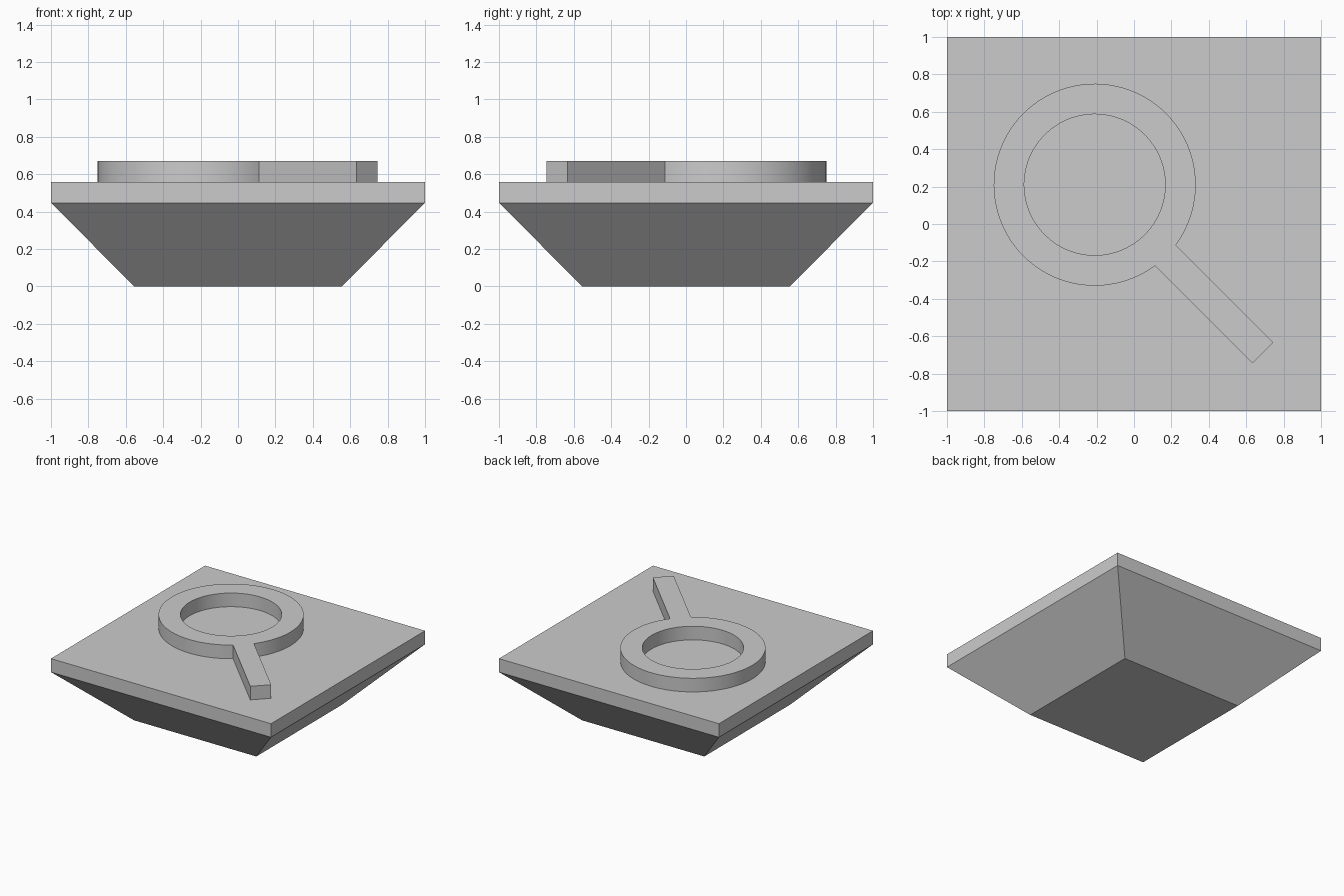
import bpy, bmesh
from math import sin, cos, asin, sqrt, pi, radians
from mathutils import Matrix

cube = bpy.data.objects.get("Cube")
if cube:
    bpy.data.objects.remove(cube, do_unlink=True)

grey = bpy.data.materials.new("plain grey")
grey.use_nodes = True
colour = (0.6, 0.6, 0.6, 1)
grey.diffuse_color = colour
grey.node_tree.nodes["Principled BSDF"].inputs["Base Color"].default_value = colour


def finish(name, bm, smooth=False):
    bmesh.ops.recalc_face_normals(bm, faces=bm.faces)
    mesh = bpy.data.meshes.new(name)
    bm.to_mesh(mesh)
    bm.free()
    mesh.materials.append(grey)
    obj = bpy.data.objects.new(name, mesh)
    bpy.context.collection.objects.link(obj)
    if smooth:
        bpy.ops.object.select_all(action='DESELECT')
        obj.select_set(True)
        bpy.context.view_layer.objects.active = obj
        bpy.ops.object.shade_smooth_by_angle(angle=radians(30))
    return obj


# Square base: a tapered foot under a straight-sided slab
bm = bmesh.new()
levels = [(0.555, 0), (1, 0.447), (1, 0.558)]
rings = [[bm.verts.new((sx * h, sy * h, z))
          for sx, sy in ((-1, -1), (1, -1), (1, 1), (-1, 1))] for h, z in levels]
for low, high in zip(rings, rings[1:]):
    for i in range(4):
        j = (i + 1) % 4
        bm.faces.new((low[i], low[j], high[j], high[i]))
bm.faces.new(rings[0])
bm.faces.new(rings[-1])
finish("tapered_base", bm)

# Raised emblem: ring and handle in one piece, drawn along +x then turned
OUTER, INNER, HALF, REACH = 0.54, 0.377, 0.079, 1.271
BOTTOM, TOP = 0.555, 0.67
STEPS, GAP = 120, 6
bm = bmesh.new()
a = asin(HALF / OUTER)


def at(radius, angle):
    return bm.verts.new((radius * cos(angle), radius * sin(angle), 0))


angles = [a + (2 * pi - 2 * a) * i / STEPS for i in range(STEPS + 1)]
outer = [at(OUTER, t) for t in angles]
inner = [at(INNER, t) for t in angles]
for i in range(STEPS):
    bm.faces.new((outer[i], outer[i + 1], inner[i + 1], inner[i]))

# Handle face, closing the ring across the gap
mouth = [at(INNER, a - 2 * a * i / GAP) for i in range(1, GAP)]
ends = [bm.verts.new((REACH, s * HALF, 0)) for s in (-1, 1)]
bm.faces.new([outer[-1], *ends, outer[0], inner[0], *mouth, inner[-1]])

# Give the outline its thickness and set it on the slab
raised = bmesh.ops.extrude_face_region(bm, geom=bm.faces[:])["geom"]
bmesh.ops.translate(bm, vec=(0, 0, TOP - BOTTOM),
                    verts=[g for g in raised if isinstance(g, bmesh.types.BMVert)])
place = Matrix.Translation((-0.21, 0.21, BOTTOM)) @ Matrix.Rotation(-pi / 4, 4, 'Z')
bmesh.ops.transform(bm, matrix=place, verts=bm.verts)
finish("ring_with_handle", bm, smooth=True)
